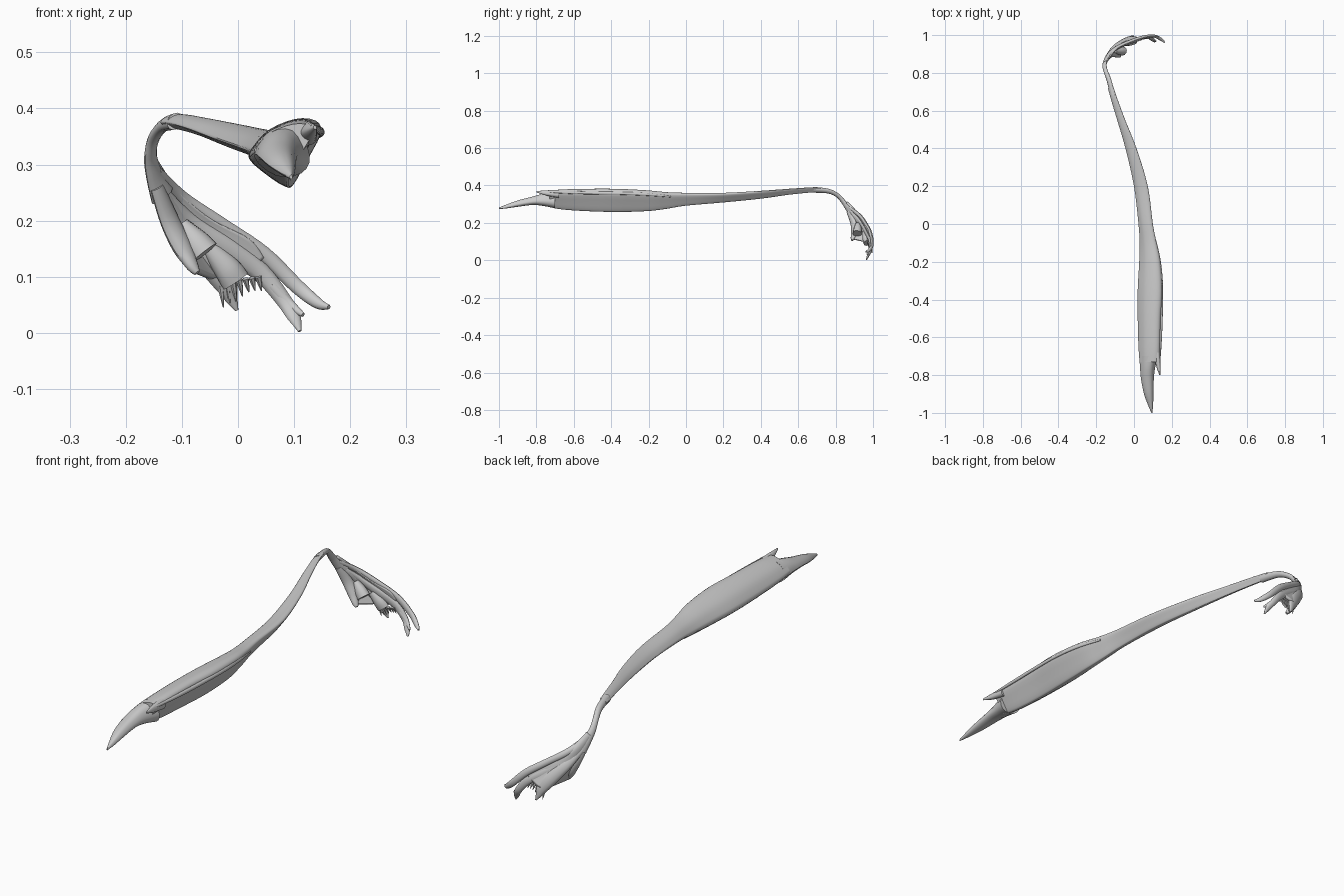
import bpy, bmesh, math, random
from mathutils import Vector

random.seed(4)


def spline(rows, steps, closed=False):
    """Catmull-Rom through rows of numbers."""
    n, out = len(rows), []
    for i in range(n if closed else n - 1):
        if closed:
            p = [rows[(i + k) % n] for k in (-1, 0, 1, 2)]
        else:
            p = [rows[min(max(i + k, 0), n - 1)] for k in (-1, 0, 1, 2)]
        for s in range(steps):
            t = s / steps
            out.append([0.5 * (2*b + (c - a)*t + (2*a - 5*b + 4*c - d)*t*t
                               + (3*b - a - 3*c + d)*t**3) for a, b, c, d in zip(*p)])
    if not closed:
        out.append(list(rows[-1]))
    return out


def finish(name, bm):
    bmesh.ops.recalc_face_normals(bm, faces=bm.faces)
    me = bpy.data.meshes.new(name)
    bm.to_mesh(me)
    bm.free()
    ob = bpy.data.objects.new(name, me)
    bpy.context.collection.objects.link(ob)
    bpy.ops.object.select_all(action='DESELECT')
    ob.select_set(True)
    bpy.context.view_layer.objects.active = ob
    bpy.ops.object.shade_smooth_by_angle(angle=math.radians(40))
    return ob


def loft(name, rings):
    bm = bmesh.new()
    vr = [[bm.verts.new(p) for p in r] for r in rings]
    for a, b in zip(vr, vr[1:]):
        for i in range(len(a)):
            j = (i + 1) % len(a)
            bm.faces.new((a[i], a[j], b[j], b[i]))
    bm.faces.new(vr[0])
    bm.faces.new(vr[-1])
    return finish(name, bm)


def strand(name, rows, normal, steps=5, sides=12):
    """Flattened tube; rows are x, y, z, half width, half thickness."""
    rows = spline(rows, steps)
    pts = [Vector(r[:3]) for r in rows]
    rings = []
    for i, r in enumerate(rows):
        t = (pts[min(i + 1, len(pts) - 1)] - pts[max(i - 1, 0)]).normalized()
        side = t.cross(Vector(normal)).normalized()
        up = side.cross(t)
        rings.append([pts[i] + side * max(r[3], .001) * math.cos(a) + up * max(r[4], .001) * math.sin(a)
                      for a in (2 * math.pi * k / sides for k in range(sides))])
    return loft(name, rings)


def section_loft(name, rows, profile, steps=5):
    """Profile in a unit square fitted to y, xmin, xmax, zmin, zmax rows."""
    prof = spline(profile, 3, True)
    loft(name, [[(x0 + (x1 - x0)*u, y, z0 + (z1 - z0)*v) for u, v in prof]
                for y, x0, x1, z0, z1 in spline(rows, steps)])


# muscle belly and tapering neck, flat on the right side
belly_profile = [(0, .42), (.25, .17), (.5, 0), (.6, .04), (.77, .37), (.97, .8),
                 (.9, .98), (.65, 1), (.3, .85), (.08, .62)]
section_loft("muscle_belly", [
    (-.73, .03, .135, .285, .372), (-.65, .024, .14, .272, .378),
    (-.5, .02, .144, .263, .381), (-.35, .02, .152, .26, .38), (-.2, .028, .142, .265, .372),
    (-.1, .03, .122, .277, .363), (0, .024, .102, .293, .36), (.2, 0, .075, .31, .36),
    (.4, -.045, .015, .33, .371), (.55, -.089, -.045, .351, .382),
    (.66, -.122, -.086, .362, .389), (.72, -.138, -.106, .364, .389)], belly_profile)

# forked front end
round_profile = [(0, .4), (.4, 0), (.85, .05), (1, .4), (.75, .95), (.3, .9)]
section_loft("lower_tip", [
    (-.70, .028, .128, .28, .37), (-.76, .032, .112, .292, .358), (-.82, .037, .105, .297, .341),
    (-.9, .053, .103, .287, .32), (-.96, .075, .101, .278, .298),
    (-1, .092, .097, .274, .282)], round_profile)
section_loft("upper_tip", [
    (-.68, .10, .141, .335, .377), (-.75, .117, .141, .348, .374),
    (-.8, .134, .14, .363, .37)], round_profile)

# thin ridge along the right edge of the belly
strand("belly_ridge", [(.132, -.78, .368, .003, .003), (.142, -.6, .362, .008, .006),
                       (.148, -.35, .358, .008, .006), (.136, -.2, .352, .008, .006),
                       (.112, -.08, .34, .004, .004)], (1, 0, .3))

# tendon bending down at the back
strand("tendon_bend", [
    (-.112, .68, .377, .017, .013), (-.132, .76, .37, .014, .011),
    (-.15, .81, .347, .012, .01), (-.156, .84, .315, .014, .009), (-.149, .865, .28, .018, .01),
    (-.135, .89, .245, .026, .012)], (-.8, .5, .5))

# webbed fan: each row runs across from left edge to right edge
fan_rows = [
    [(-.157, .845, .30), (-.155, .856, .30), (-.15, .86, .305), (-.144, .86, .31)],
    [(-.143, .875, .245), (-.138, .895, .248), (-.125, .91, .252), (-.108, .913, .255)],
    [(-.121, .89, .195), (-.105, .93, .192), (-.078, .945, .198), (-.05, .947, .205)],
    [(-.102, .89, .145), (-.062, .962, .138), (-.02, .97, .145), (.02, .972, .168)],
    [(-.085, .888, .115), (-.03, .982, .095), (.02, .985, .112), (.045, .985, .135)]]
flat = spline([[c for p in row for c in p] for row in fan_rows], 5)
bm = bmesh.new()
grid = [[bm.verts.new(p) for p in spline([r[k:k + 3] for k in (0, 3, 6, 9)], 5)] for r in flat]
for a, b in zip(grid, grid[1:]):
    for i in range(len(a) - 1):
        bm.faces.new((a[i], a[i + 1], b[i + 1], b[i]))
web = finish("tendon_web", bm)
sol = web.modifiers.new("thickness", 'SOLIDIFY')
sol.thickness = .012
sol.offset = 0

# tendon slips ending in separate fingers
N = (-.3, .9, .25)
strand("outer_slip", [
    (-.145, .868, .285, .012, .009), (-.10, .927, .24, .013, .009), (-.03, .962, .193, .013, .009),
    (.045, .988, .141, .014, .009), (.105, .995, .083, .013, .008), (.142, .978, .053, .01, .008),
    (.162, .962, .046, .004, .004)], N)
strand("second_slip", [
    (-.14, .885, .255, .012, .009), (-.09, .935, .2, .016, .01), (-.02, .965, .15, .02, .011),
    (.04, .985, .108, .017, .01), (.08, .988, .06, .014, .009), (.1, .975, .028, .012, .007),
    (.11, .964, .003, .003, .003)], N)
strand("second_slip_fork", [(.06, .986, .085, .01, .008), (.09, .985, .052, .01, .007),
                            (.116, .968, .032, .004, .004)], N)
strand("middle_slip", [
    (-.14, .885, .25, .014, .01), (-.10, .935, .19, .022, .012), (-.055, .965, .135, .026, .014),
    (-.024, .982, .092, .022, .012), (-.012, .99, .062, .012, .007),
    (-.002, .994, .04, .003, .003)], N)
strand("inner_slip", [
    (-.145, .87, .26, .014, .01), (-.122, .895, .2, .02, .012), (-.098, .9, .15, .02, .014),
    (-.082, .892, .12, .013, .01), (-.073, .888, .107, .006, .006)], (-.7, .6, .2))

# short lobe under the fan
strand("inner_lobe", [(-.10, .92, .195, .012, .014), (-.078, .918, .165, .024, .022),
                      (-.06, .915, .142, .028, .024)], N)
strand("centre_lobe", [(-.05, .955, .15, .015, .012), (-.02, .962, .115, .024, .018),
                       (-.004, .966, .092, .026, .016)], N)

# ragged fringe on the lower edge
for i in range(7):
    f = i / 6
    x, z = -.032 + .068 * f, .1 - .01 * (1 - f)
    drop = .048 - .028 * f + random.uniform(-.006, .006)
    strand("fringe", [(x, .975, z, .006, .006), (x + .003, .98, z - drop * .5, .004, .004),
                      (x + .006, .984, z - drop, .001, .001)], N, 2, 6)
